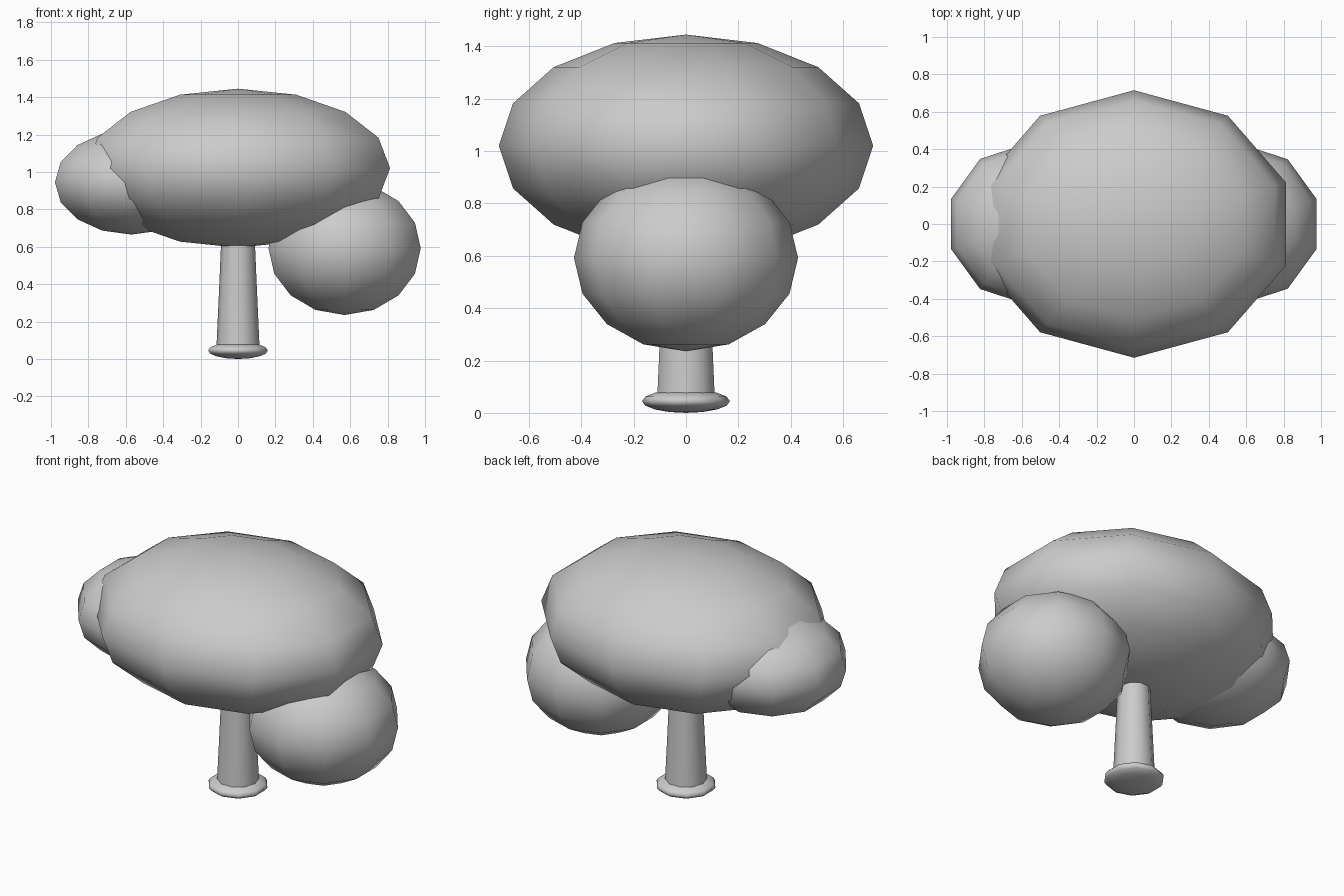
import bpy

cube = bpy.data.objects.get("Cube")
if cube:
    bpy.data.objects.remove(cube, do_unlink=True)

SIDES = 10
grey = bpy.data.materials.new("plain grey")
grey.use_nodes = True
colour = (0.6, 0.6, 0.6, 1)
grey.diffuse_color = colour
grey.node_tree.nodes["Principled BSDF"].inputs["Base Color"].default_value = colour


def finish(name):
    obj = bpy.context.object
    obj.name = name
    obj.data.materials.append(grey)
    return obj


def blob(name, centre, radii):
    """Squashed ten-sided smooth ball."""
    bpy.ops.mesh.primitive_uv_sphere_add(segments=SIDES, ring_count=8, radius=1, location=centre)
    bpy.context.object.scale = radii
    bpy.ops.object.transform_apply(location=False, rotation=False, scale=True)
    bpy.ops.object.shade_smooth()
    return finish(name)


# Foliage: broad crown with a clump on either side
blob("crown", (0, 0, 1.02), (0.855, 0.715, 0.425))
blob("left_foliage", (0.57, 0, 0.592), (0.428, 0.428, 0.357))
blob("right_foliage", (-0.57, 0, 0.945), (0.43, 0.43, 0.28))

# Flattened root collar
blob("root_collar", (0, 0, 0.045), (0.168, 0.168, 0.045))

# Tapered trunk running up into the crown, in two stacked lengths
def trunk_part(name, low, high, r_low, r_high):
    bpy.ops.mesh.primitive_cone_add(vertices=SIDES, radius1=r_low, radius2=r_high,
                                    depth=high - low, location=(0, 0, (low + high) / 2),
                                    end_fill_type='NOTHING')
    # Start the ring on the x axis, in line with the foliage
    bpy.context.object.rotation_euler.z = 1.5708
    bpy.ops.object.transform_apply(location=False, rotation=True, scale=False)
    bpy.ops.object.shade_smooth()
    return finish(name)


trunk_part("lower_trunk", 0.045, 0.375, 0.116, 0.101)
trunk_part("upper_trunk", 0.375, 0.75, 0.101, 0.085)
